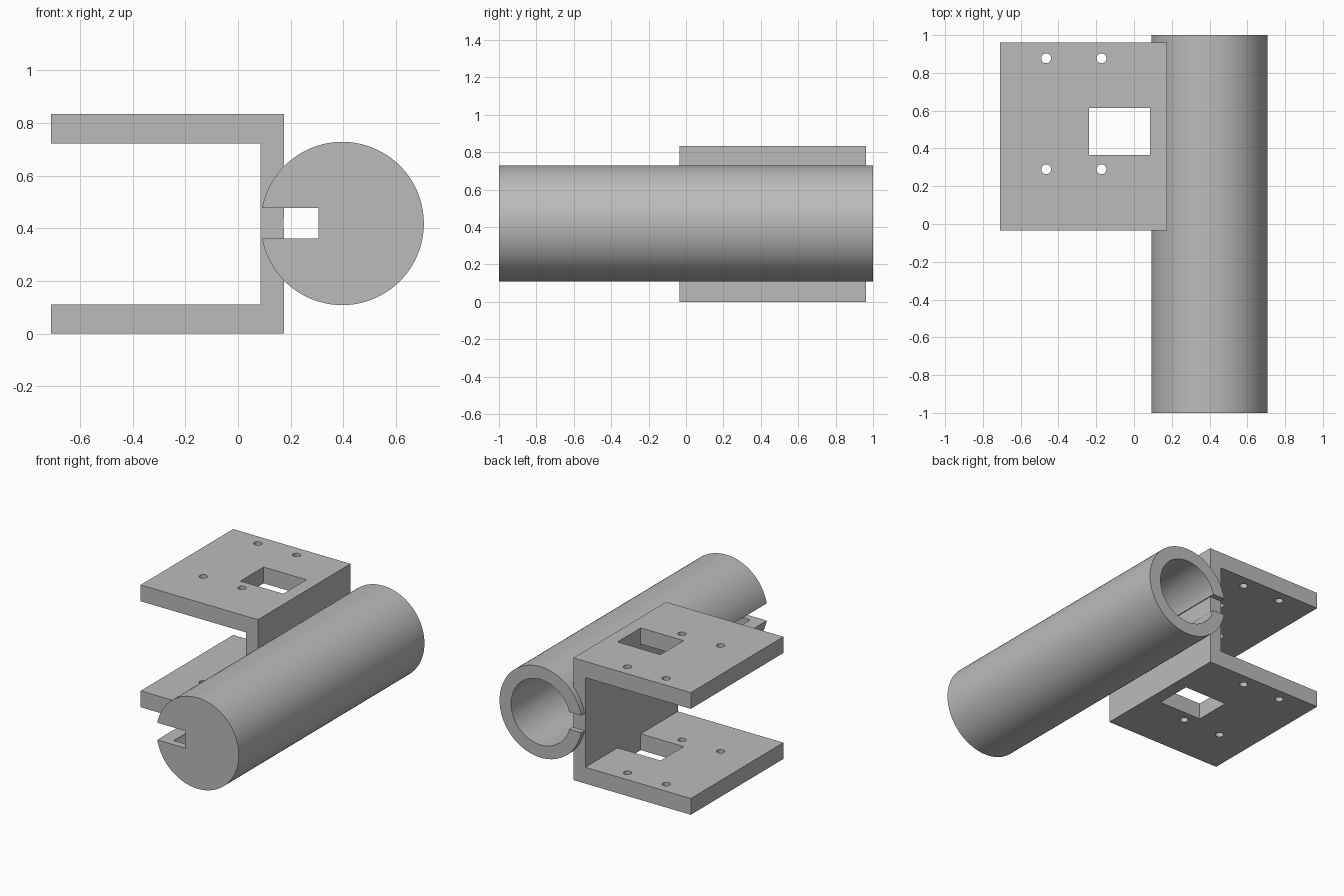
import bpy, bmesh, math
from mathutils import Matrix

cube = bpy.data.objects.get("Cube")
if cube:
    bpy.data.objects.remove(cube, do_unlink=True)

grey = bpy.data.materials.new("plain_grey")
grey.use_nodes = True
colour = (0.5, 0.5, 0.5, 1)
grey.diffuse_color = colour
grey.node_tree.nodes["Principled BSDF"].inputs["Base Color"].default_value = colour

# Shared dimensions
AXIS_X, AXIS_Z = 0.396, 0.418
OUTER_R, BORE_R = 0.31, 0.223
CAP = 0.05
LEFT, WEB_IN, WEB_OUT = -0.71, 0.086, 0.175
HEIGHT, PLATE = 0.833, 0.111
FRONT, BACK = -0.035, 0.962


def finish(name, bm):
    bmesh.ops.recalc_face_normals(bm, faces=bm.faces)
    mesh = bpy.data.meshes.new(name)
    bm.to_mesh(mesh)
    bm.free()
    mesh.materials.append(grey)
    obj = bpy.data.objects.new(name, mesh)
    bpy.context.collection.objects.link(obj)
    return obj


def box(name, x, y, z):
    bm = bmesh.new()
    bmesh.ops.create_cube(bm, size=1)
    for v in bm.verts:
        v.co = [lo + (c + 0.5) * (hi - lo) for c, (lo, hi) in zip(v.co, (x, y, z))]
    return finish(name, bm)


def rod(name, radius, lo, hi, axis, a, b, sides):
    """Cylinder along Y at (x=a, z=b), or along Z at (x=a, y=b)."""
    mid = (lo + hi) / 2
    if axis == "Y":
        place = Matrix.Translation((a, mid, b)) @ Matrix.Rotation(math.pi / 2, 4, "X")
    else:
        place = Matrix.Translation((a, b, mid))
    bm = bmesh.new()
    bmesh.ops.create_cone(bm, cap_ends=True, segments=sides, radius1=radius,
                          radius2=radius, depth=hi - lo, matrix=place)
    return finish(name, bm)


def combine(target, tool, operation):
    mod = target.modifiers.new(operation.lower(), "BOOLEAN")
    mod.operation, mod.solver, mod.object = operation, "EXACT", tool
    bpy.context.view_layer.objects.active = target
    bpy.ops.object.modifier_apply(modifier=mod.name)
    bpy.data.objects.remove(tool, do_unlink=True)


# Barrel with a slot along its side
body = rod("slotted_barrel_and_bracket", OUTER_R, -1, 1, "Y", AXIS_X, AXIS_Z, 128)
combine(body, box("slot_cutter", (0, 0.305), (-1.1, 1.1), (0.36, 0.477)), "DIFFERENCE")

# U-shaped bracket, extruded from its profile
profile = [(LEFT, 0), (WEB_OUT, 0), (WEB_OUT, HEIGHT), (LEFT, HEIGHT),
           (LEFT, HEIGHT - PLATE), (WEB_IN, HEIGHT - PLATE),
           (WEB_IN, PLATE), (LEFT, PLATE)]
bm = bmesh.new()
face = bm.faces.new([bm.verts.new((x, FRONT, z)) for x, z in profile])
side = bmesh.ops.extrude_face_region(bm, geom=[face])
for v in side["geom"]:
    if isinstance(v, bmesh.types.BMVert):
        v.co.y = BACK
combine(body, finish("bracket", bm), "UNION")

# Bore, open at the back and closed by the front cap
combine(body, rod("bore_cutter", BORE_R, CAP - 1, 1.1, "Y", AXIS_X, AXIS_Z, 128), "DIFFERENCE")

# Window and bolt holes through both plates
combine(body, box("window_cutter", (-0.238, WEB_IN), (0.365, 0.615), (-0.1, 1)), "DIFFERENCE")
for x in (-0.465, -0.172):
    for y in (0.29, 0.877):
        combine(body, rod("hole_cutter", 0.026, -0.1, 1, "Z", x, y, 32), "DIFFERENCE")

bpy.ops.object.select_all(action="DESELECT")
body.select_set(True)
bpy.context.view_layer.objects.active = body
bpy.ops.object.shade_smooth_by_angle(angle=math.radians(30))
